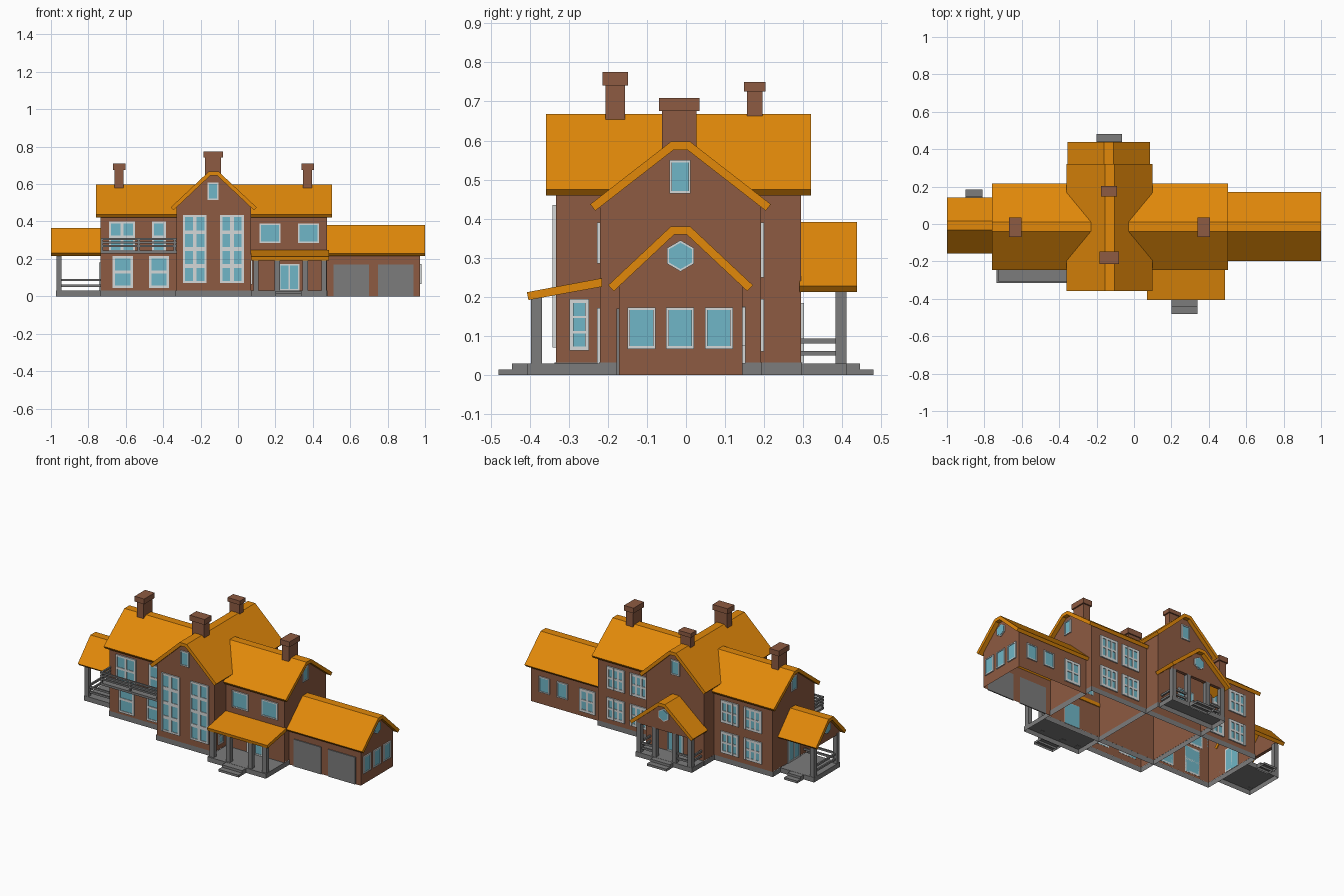
import bpy, bmesh, math

if "Cube" in bpy.data.objects:
    bpy.data.objects.remove(bpy.data.objects["Cube"])

def material(name, c):
    m = bpy.data.materials.new(name)
    m.diffuse_color = (*c, 1)
    m.use_nodes = True
    m.node_tree.nodes["Principled BSDF"].inputs["Base Color"].default_value = m.diffuse_color
    return m

ROOF = material("orange_roof", (0.76, 0.25, 0.003))
BRICK = material("brown_brick", (0.27, 0.104, 0.054))
STONE = material("grey_stone", (0.20, 0.20, 0.20))
FRAME = material("pale_frame", (0.66, 0.69, 0.69))
GLASS = material("blue_glass", (0.16, 0.47, 0.57))

def finish(name, bm, mats):
    me = bpy.data.meshes.new(name)
    bm.to_mesh(me)
    bm.free()
    for m in mats:
        me.materials.append(m)
    bpy.context.collection.objects.link(bpy.data.objects.new(name, me))

def add_prism(bm, pts, axis, a, b, mi=0):
    """Extrude a (u, z) profile along x or y from a to b."""
    def pt(t, p):
        return (t, p[0], p[1]) if axis == 'x' else (p[0], t, p[1])
    lo = [bm.verts.new(pt(a, p)) for p in pts]
    hi = [bm.verts.new(pt(b, p)) for p in pts]
    n = len(pts)
    fs = [bm.faces.new(lo), bm.faces.new(hi[::-1])]
    fs += [bm.faces.new((lo[i], lo[(i + 1) % n], hi[(i + 1) % n], hi[i])) for i in range(n)]
    for f in fs:
        f.material_index = mi
    bmesh.ops.recalc_face_normals(bm, faces=fs)

def prism(name, pts, axis, a, b, mat, open_below=False, open_above=False):
    bm = bmesh.new()
    add_prism(bm, pts, axis, a, b)
    gone = [f for f in bm.faces if (open_below and f.normal.z < -0.9) or (open_above and f.normal.z > 0.1)]
    bmesh.ops.delete(bm, geom=gone, context='FACES')
    finish(name, bm, [mat])

def rect(u0, u1, z0, z1):
    return [(u0, z0), (u1, z0), (u1, z1), (u0, z1)]

def box(name, x, y, z, mat, *opened):
    prism(name, rect(*x, *z), 'y', *y, mat, *opened)

T, CAP = 0.021, 0.025  # roof thickness, half width of the flat ridge

def house(name, axis, c, half, zp, ze, ra, rb, hw, wa, wb, z0, hollow=True):
    """Gabled roof shell with flat ridge, plus the wall body beneath it."""
    ang = math.atan2(zp - ze, half - CAP)
    s, k = math.sin(ang), math.cos(ang)
    ci = CAP - T * math.tan(ang / 2)
    right = [(half, ze), (half - T * s, ze - T * k), (ci, zp - T)]
    pts = [(c + CAP, zp)] + [(c + u, z) for u, z in right]
    pts += [(c - u, z) for u, z in right[::-1]] + [(c - CAP, zp)]
    prism(name + "_roof", pts, axis, ra, rb, ROOF)
    drop = 0.6 * T / k
    side = ze + (half - hw) * math.tan(ang) - drop
    w = [(-hw, z0), (hw, z0), (hw, side), (CAP, zp - drop), (-CAP, zp - drop), (-hw, side)]
    prism(name + "_walls", [(c + u, z) for u, z in w], axis, wa, wb, BRICK, hollow, hollow)

def window(name, face, pos, u0, u1, z0, z1, cols=1, rows=1, border=0.008, bar=0.008):
    """Glass plate behind a raised grid of frame bars; face is +x, -x, +y or -y."""
    sgn, axis = (1 if face[0] == '+' else -1), face[1]
    bm = bmesh.new()
    add_prism(bm, rect(u0 + 0.001, u1 - 0.001, z0 + 0.001, z1 - 0.001), axis,
              pos - sgn * 0.001, pos + sgn * 0.004, 1)
    pw = (u1 - u0 - 2 * border - (cols - 1) * bar) / cols
    ph = (z1 - z0 - 2 * border - (rows - 1) * bar) / rows
    def bars(start, size, n):
        out, p = [], start
        for i in range(n + 1):
            w = border if i in (0, n) else bar
            out.append((p, p + w))
            p += w + size
        return out
    plates = [rect(a, b, z0, z1) for a, b in bars(u0, pw, cols)]
    plates += [rect(u0, u1, a, b) for a, b in bars(z0, ph, rows)]
    for i, p in enumerate(plates):
        add_prism(bm, p, axis, pos - sgn * 0.001, pos + sgn * (0.008 if i <= cols else 0.0075))
    finish(name, bm, [FRAME, GLASS])

def hex_window(name, face, pos, c, z, r):
    sgn, axis = (1 if face[0] == '+' else -1), face[1]
    bm = bmesh.new()
    for rad, d, mi in ((r, 0.006, 0), (r - 0.006, 0.008, 1)):
        pts = [(c + rad * math.sin(i * math.pi / 3), z + rad * math.cos(i * math.pi / 3)) for i in range(6)]
        add_prism(bm, pts, axis, pos - sgn * 0.001, pos + sgn * d, mi)
    finish(name, bm, [FRAME, GLASS])

YC, XC = -0.014, -0.13
# Main block, cross wing and garage wing: hollow shells open below
house("main", 'x', YC, 0.231, 0.597, 0.437, -0.76, 0.502, 0.206, -0.735, 0.475, 0.03)
house("cross_wing", 'y', XC, 0.23, 0.668, 0.475, -0.358, 0.32, 0.2, -0.333, 0.294, 0.03)
house("garage", 'x', YC, 0.185, 0.38, 0.23, 0.47, 1.0, 0.158, 0.474, 0.972, 0.0)
# Open porches: the wall body is only the gable above the posts
house("side_porch", 'x', -0.008, 0.15, 0.364, 0.231, -1.0, -0.73, 0.125, -0.97, -0.95, 0.21, False)
house("back_porch", 'y', -0.135, 0.22, 0.392, 0.228, 0.29, 0.438, 0.19, 0.39, 0.41, 0.21, False)

# Foundation bands and porch floors
box("main_foundation", (-0.738, 0.478), (-0.223, 0.195), (0, 0.032), STONE, True, True)
box("cross_foundation", (-0.333, 0.073), (-0.336, 0.297), (0, 0.032), STONE, True, True)
box("side_porch_floor", (-0.972, -0.737), (-0.135, 0.12), (0, 0.03), STONE, True)
box("back_porch_floor", (-0.33, 0.06), (0.296, 0.412), (0, 0.03), STONE, True)
box("front_porch_floor", (0.072, 0.477), (-0.405, -0.222), (0, 0.03), STONE, True)

# Steps: upper tread and lower tread
for nm, x, y, d in (("front", (0.20, 0.34), -0.405, -1), ("back", (-0.20, -0.065), 0.405, 1),
                    ("side", (-0.90, -0.81), 0.11, 1)):
    for i, (reach, h) in enumerate(((0.04, 0.03), (0.075, 0.015))):
        box(f"{nm}_step_{i}", x, sorted((y, y + d * reach)), (0, h - 0.001), STONE, True)

# Front porch lean-to roof
prism("front_porch_roof", [(-0.215, 0.248), (-0.215, 0.226), (-0.403, 0.192), (-0.407, 0.212)],
      'x', 0.07, 0.487, ROOF)

def post(name, x, y, top, r=0.014):
    box(name, (x - r, x + r), (y - r, y + r), (0.029, top), STONE)

for i, x in enumerate((0.096, 0.21, 0.36, 0.46)):
    post(f"front_porch_post_{i}", x, -0.383, 0.205)
for i, x in enumerate((-0.312, -0.205, -0.065, 0.042)):
    post(f"back_porch_post_{i}", x, 0.396, 0.215)
for i, y in enumerate((-0.12, 0.104)):
    post(f"side_porch_post_{i}", -0.957, y, 0.22)

# Porch railings
R = 0.005
for i, z in enumerate((0.056, 0.087)):
    zz = (z - 0.006, z + 0.006)
    for x in (-0.312, 0.042):
        box(f"back_porch_side_rail_{i}", (x - R, x + R), (0.29, 0.39), zz, STONE)
    for x0, x1 in ((-0.312, -0.205), (-0.065, 0.042)):
        box(f"back_porch_end_rail_{i}", (x0, x1), (0.391, 0.401), zz, STONE)
    box(f"side_porch_front_rail_{i}", (-0.957, -0.735), (-0.125, -0.115), zz, STONE)
    box(f"side_porch_end_rail_{i}", (-0.962, -0.952), (-0.12, 0.104), zz, STONE)

# Front balcony with rails
box("balcony_deck", (-0.735, -0.33), (-0.315, -0.22), (0.230, 0.244), STONE)
for i, z in enumerate((0.268, 0.287, 0.306)):
    zz = (z - 0.005, z + 0.005)
    box(f"balcony_front_rail_{i}", (-0.735, -0.33), (-0.315, -0.305), zz, STONE)
    box(f"balcony_side_rail_{i}", (-0.735, -0.725), (-0.315, -0.22), zz, STONE)
for i, x in enumerate((-0.728, -0.53, -0.338)):
    box(f"balcony_post_{i}", (x - 0.006, x + 0.006), (-0.314, -0.304), (0.235, 0.31), STONE)

# Chimneys: x, y, half sizes, cap bottom, cap top
for nm, x, y, hx, hy, zc, zt in (("left", -0.635, -0.017, 0.024, 0.044, 0.676, 0.709),
                                 ("right", 0.372, -0.017, 0.024, 0.044, 0.676, 0.709),
                                 ("front", -0.133, -0.181, 0.043, 0.025, 0.741, 0.775),
                                 ("back", -0.133, 0.176, 0.034, 0.02, 0.725, 0.75)):
    box(nm + "_chimney", (x - hx, x + hx), (y - hy, y + hy), (0.57, zc), BRICK)
    hx, hy = hx + 0.009, hy + 0.008
    box(nm + "_chimney_cap", (x - hx, x + hx), (y - hy, y + hy), (zc, zt), BRICK)

# Front windows and doors
MF, MB = -0.22, 0.192
for z0, z1, spans in ((0.235, 0.40, ((-0.69, -0.55, 2), (-0.46, -0.385, 1))),
                      (0.045, 0.215, ((-0.67, -0.562, 1), (-0.475, -0.37, 1)))):
    for a, b, cols in spans:
        window("front_left_window", '-y', MF, a, b, z0, z1, cols, 2, 0.012, 0.014)
for a, b in ((-0.295, -0.168), (-0.095, 0.032)):
    window("tall_window", '-y', -0.333, a, b, 0.07, 0.435, 2, 4, 0.012, 0.02)
for a, b in ((0.115, 0.228), (0.32, 0.432)):
    window("front_right_window", '-y', MF, a, b, 0.285, 0.39)
window("front_door", '-y', MF, 0.22, 0.33, 0.03, 0.172, 2, 1)
for a, b in ((0.51, 0.70), (0.748, 0.937)):
    box("garage_door", (a, b), (-0.178, -0.171), (0, 0.17), STONE)

# Gable windows
for face, pos in (('-y', -0.333), ('+y', 0.294)):
    window("cross_gable_window", face, pos, -0.163, -0.103, 0.515, 0.608)
for face, pos in (('-x', -0.735), ('+x', 0.475)):
    window("main_gable_window", face, pos, -0.042, 0.012, 0.465, 0.55, 1, 1, 0.006)
hex_window("garage_gable_window", '+x', 0.972, YC, 0.305, 0.04)
hex_window("side_porch_gable_window", '-x', -0.97, -0.008, 0.292, 0.037)
hex_window("back_porch_gable_window", '+y', 0.41, -0.135, 0.31, 0.04)

# Side windows and doors
for a in (-0.15, -0.051, 0.048):
    window("garage_end_window", '+x', 0.972, a, a + 0.072, 0.067, 0.173, 1, 1, 0.007)
window("cross_side_window", '+x', 0.07, -0.298, -0.248, 0.063, 0.195, 1, 3, 0.01, 0.006)
window("side_porch_door", '-x', -0.735, -0.07, 0.045, 0.03, 0.18, 2, 1)

# Back windows and doors
for x in (0.35, 0.19, -0.44, -0.60):
    for z0, z1 in ((0.25, 0.39), (0.06, 0.195)):
        window("back_window", '+y', MB, x - 0.062, x + 0.062, z0, z1, 3, 2, 0.016, 0.013)
for x in (0.88, 0.755):
    window("garage_back_window", '+y', 0.144, x - 0.037, x + 0.037, 0.075, 0.173, 1, 1, 0.007)
window("garage_back_door", '+y', 0.144, 0.525, 0.635, 0.03, 0.175, 2, 2, 0.016, 0.012)
window("back_porch_door", '+y', 0.294, -0.19, -0.08, 0.032, 0.185)
